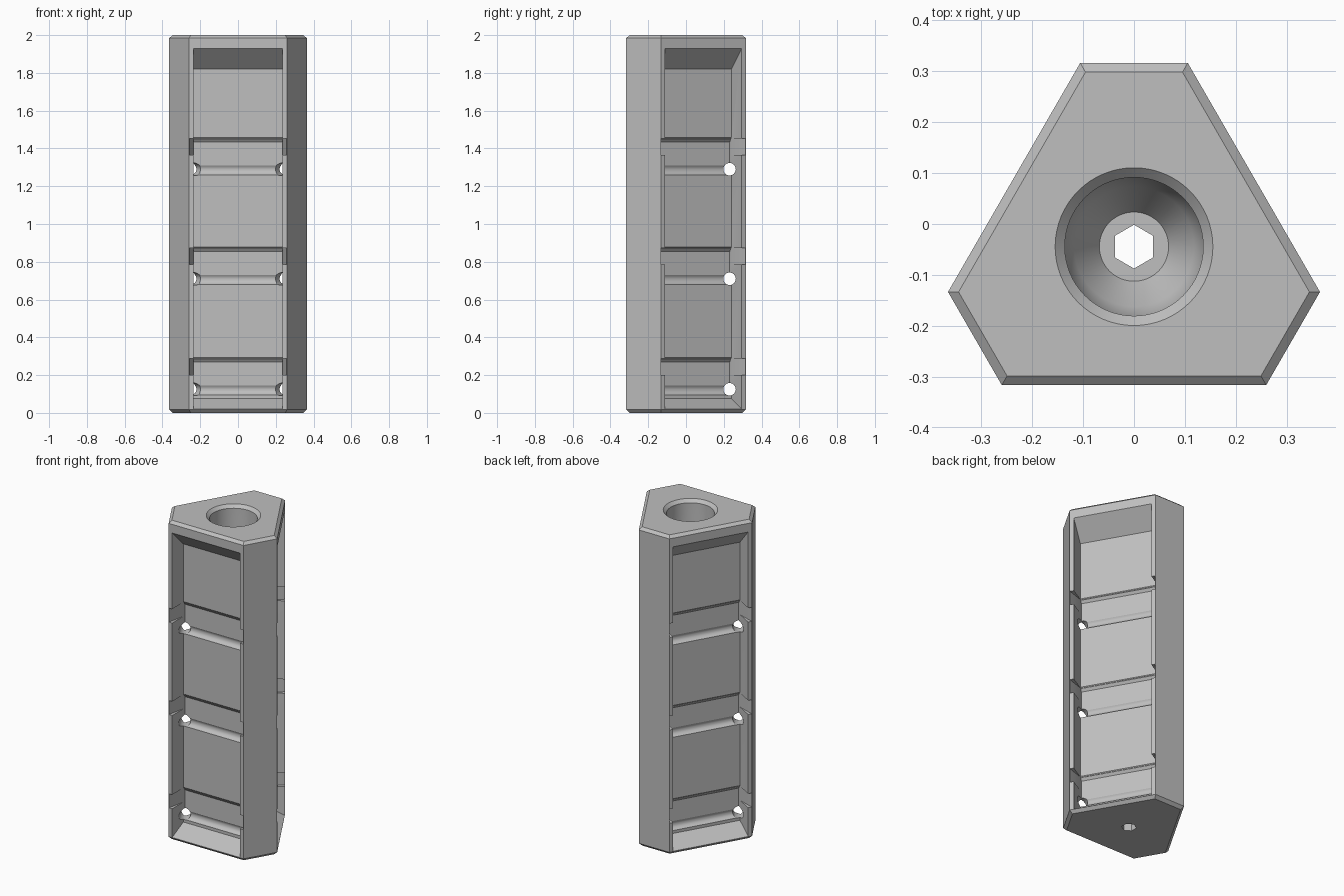
import bpy, bmesh
from math import sin, cos, pi, radians, acos
from mathutils import Matrix, Vector

if "Cube" in bpy.data.objects:
    bpy.data.objects.remove(bpy.data.objects["Cube"])

CENTRE = Matrix.Translation((0, -0.0445, 0))
SIDE, CORNER = 0.272, 0.361            # distances of wide and narrow sides from the axis
POCKET_HALF, FLOOR, RECESS = 0.235, 0.11, 0.127
LEVELS = [0.125, 0.71, 1.29]           # groove heights
GROOVE_R, GROOVE_DEPTH = 0.033, 0.10

grey = bpy.data.materials.new("plain grey")
grey.use_nodes = True
grey.diffuse_color = (0.52, 0.52, 0.52, 1)
grey.node_tree.nodes["Principled BSDF"].inputs["Base Color"].default_value = (0.52, 0.52, 0.52, 1)


def loft(name, rings, matrix=CENTRE):
    """Closed solid through a list of rings with equal point counts."""
    bm = bmesh.new()
    loops = [[bm.verts.new(matrix @ Vector(p)) for p in ring] for ring in rings]
    for a, b in zip(loops, loops[1:]):
        for i in range(len(a)):
            j = (i + 1) % len(a)
            bm.faces.new((a[i], a[j], b[j], b[i]))
    bm.faces.new(loops[0])
    bm.faces.new(loops[-1])
    bmesh.ops.recalc_face_normals(bm, faces=bm.faces)
    mesh = bpy.data.meshes.new(name)
    bm.to_mesh(mesh)
    bm.free()
    mesh.materials.append(grey)
    obj = bpy.data.objects.new(name, mesh)
    bpy.context.collection.objects.link(obj)
    return obj


def circle(r, z, n, start=0.0):
    return [(r * cos(start + 2 * pi * i / n), r * sin(start + 2 * pi * i / n), z) for i in range(n)]


def outline(inset, z):
    """Triangle with cut corners."""
    side, corner = SIDE - inset, CORNER - inset
    half = side * 3 ** 0.5 - 2 * (2 * side - corner) / 3 ** 0.5
    pts = []
    for k in range(3):
        turn = Matrix.Rotation(k * 2 * pi / 3, 3, "Z")
        pts += [turn @ Vector((s * half, -side, z)) for s in (-1, 1)]
    return pts


def pocket_profile():
    """Depth and height of the pocket, with its three strap recesses and grooves."""
    pts = [(-0.02, 0.01), (FLOOR, 0.075)]
    low = -acos((FLOOR - GROOVE_DEPTH) / GROOVE_R)
    high = acos((RECESS - GROOVE_DEPTH) / GROOVE_R)
    for z in LEVELS:
        for i in range(11):
            a = low + (high - low) * i / 10
            pts.append((GROOVE_DEPTH + GROOVE_R * cos(a), z + GROOVE_R * sin(a)))
        pts += [(RECESS, z + 0.145), (FLOOR, z + 0.168)]
    return pts + [(FLOOR, 1.82), (-0.02, 1.95)]


# Body with chamfered ends
body = loft("holder_body", [outline(0.018, 0), outline(0, 0.018),
                            outline(0, 1.984), outline(0.018, 2)])
cutters = []

# Central bore with a countersunk mouth, a coned bottom and a hexagonal drain
bore = [(0.171, 2.016), (0.136, 1.981), (0.136, 0.22), (0.118, 0.18), (0.068, 0.1)]
cutters.append(loft("bore_cutter", [circle(r, z, 64) for r, z in bore]))
cutters.append(loft("hex_cutter", [circle(0.043, z, 6, pi / 2) for z in (-0.1, 0.15)]))

for k in range(3):
    turn = CENTRE @ Matrix.Rotation(k * 2 * pi / 3, 4, "Z")
    # Pocket in each wide side
    cutters.append(loft("pocket_cutter", [[(t, d - SIDE, z) for d, z in pocket_profile()]
                                          for t in (-POCKET_HALF, POCKET_HALF)], turn))
    for z in LEVELS:
        # Flared notch in both pocket walls
        flare = [(-0.262, -0.02), (0.262, -0.02), (0.234, 0.115), (-0.234, 0.115)]
        cutters.append(loft("notch_cutter", [[(t, d - SIDE, h) for t, d in flare]
                                             for h in (z + 0.075, z + 0.163)], turn))
        # Tunnel through the corner post, from pocket to pocket
        cutters.append(loft("tunnel_cutter", [[(s, 0.275 + p[0], z + p[1])
                                               for p in circle(GROOVE_R, 0, 24)]
                                              for s in (-0.075, 0.075)], turn))

# Cut everything out of the body
bpy.context.view_layer.objects.active = body
for cutter in cutters:
    mod = body.modifiers.new("cut", "BOOLEAN")
    mod.operation = "DIFFERENCE"
    mod.solver = "EXACT"
    mod.object = cutter
    cutter.hide_render = True
    bpy.ops.object.modifier_apply(modifier=mod.name)
for cutter in cutters:
    bpy.data.objects.remove(cutter)

bpy.ops.object.select_all(action="DESELECT")
body.select_set(True)
bpy.ops.object.shade_smooth_by_angle(angle=radians(25))
